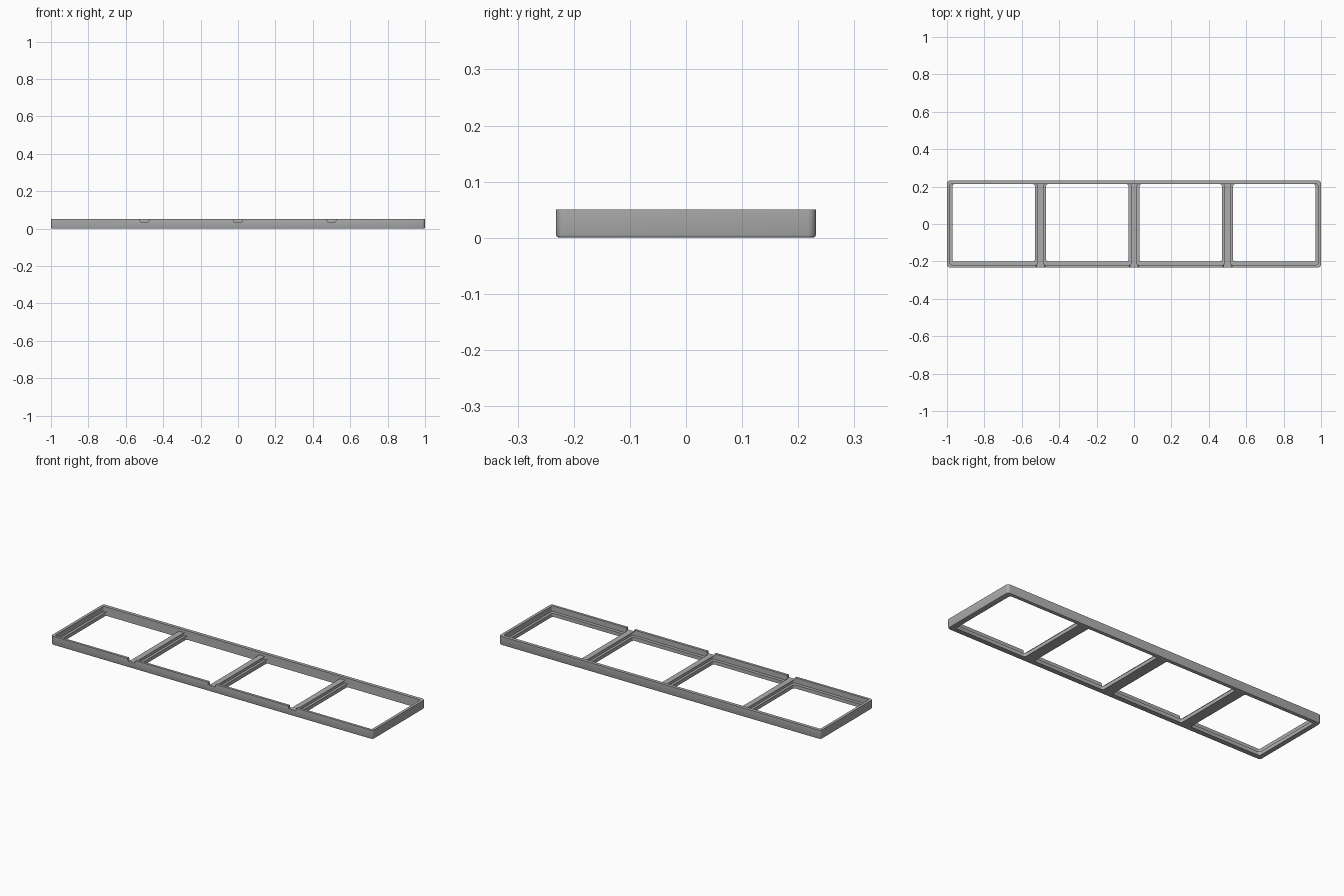
import bpy, bmesh
from mathutils import Vector

old = bpy.data.objects.get("Cube")
if old:
    bpy.data.objects.remove(old, do_unlink=True)

grey = bpy.data.materials.new("mid grey")
grey.use_nodes = True
colour = (0.42, 0.42, 0.42, 1)
grey.diffuse_color = colour
grey.node_tree.nodes["Principled BSDF"].inputs["Base Color"].default_value = colour


def block(name, x0, x1, y0, y1, z0, z1, corner=0, chamfer=0):
    """Box with optional rounded upright corners and a chamfered underside."""
    bm = bmesh.new()
    bmesh.ops.create_cube(bm, size=1)
    for v in bm.verts:
        v.co = Vector((x0 if v.co.x < 0 else x1,
                       y0 if v.co.y < 0 else y1,
                       z0 if v.co.z < 0 else z1))
    if corner:
        upright = [e for e in bm.edges
                   if abs(e.verts[0].co.z - e.verts[1].co.z) > 1e-5]
        bmesh.ops.bevel(bm, geom=upright, offset=corner, segments=5,
                        profile=0.5, affect='EDGES')
    if chamfer:
        rim = [e for e in bm.edges if all(abs(v.co.z - z0) < 1e-5 for v in e.verts)]
        bmesh.ops.bevel(bm, geom=rim, offset=chamfer, segments=2,
                        profile=0.5, affect='EDGES')
    mesh = bpy.data.meshes.new(name)
    bm.to_mesh(mesh)
    bm.free()
    mesh.materials.append(grey)
    ob = bpy.data.objects.new(name, mesh)
    bpy.context.collection.objects.link(ob)
    return ob


def cut(target, cutter):
    mod = target.modifiers.new(cutter.name, 'BOOLEAN')
    mod.operation = 'DIFFERENCE'
    mod.solver = 'EXACT'
    mod.object = cutter
    cutter.hide_render = True
    cutter.hide_viewport = True
    cutters.append(cutter)


cutters = []
HALF_Y, TOP, LEDGE, RIB = 0.232, 0.05, 0.02, 0.035

# Outer tray body
frame = block("frame", -1, 1, -HALF_Y, HALF_Y, 0, TOP, 0.015, 0.006)

# Space above the ribs, then four stepped openings
cut(frame, block("rim_cutter", -0.984, 0.984, -0.218, 0.213, RIB, 0.1, 0.008))
for i in range(4):
    x = -0.75 + 0.5 * i
    left = -0.984 if i == 0 else x - 0.234
    right = 0.984 if i == 3 else x + 0.234
    cut(frame, block("ledge_cutter", left, right, -0.218, 0.213,
                     LEDGE, 0.09, 0.008))
    cut(frame, block("opening_cutter", x - 0.22, x + 0.22, -0.2, 0.213,
                     -0.05, 0.08, 0.01))

# Notches through the front rim at each divider
for x in (-0.5, 0, 0.5):
    notch = block("notch_cutter", x - 0.027, x + 0.027, -0.3, -0.21, RIB, 0.07)
    for v in notch.data.vertices:
        if v.co.z < 0.04:
            v.co.x += 0.005 if v.co.x < x else -0.005
    cut(frame, notch)

# Bake the cuts and remove the cutters
bpy.context.view_layer.update()
baked = bpy.data.meshes.new_from_object(
    frame.evaluated_get(bpy.context.evaluated_depsgraph_get()))
frame.modifiers.clear()
frame.data = baked
for c in cutters:
    bpy.data.objects.remove(c, do_unlink=True)

bpy.ops.object.select_all(action='DESELECT')
frame.select_set(True)
bpy.context.view_layer.objects.active = frame
bpy.ops.object.shade_smooth_by_angle()
